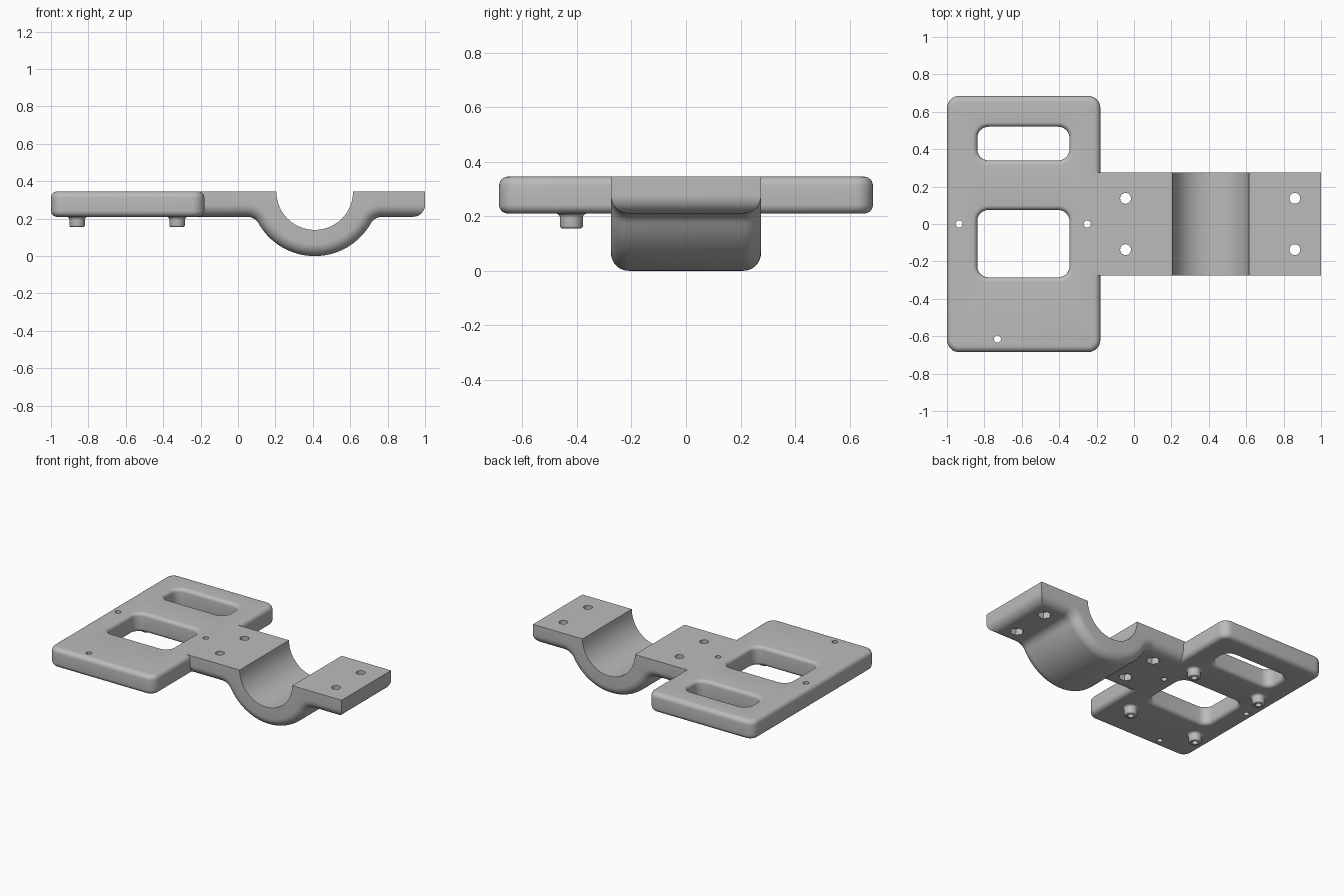
import bpy, bmesh, math
from math import pi, sin, cos, radians

if "Cube" in bpy.data.objects:
    bpy.data.objects.remove(bpy.data.objects["Cube"], do_unlink=True)

TOP, BASE = 0.345, 0.21

grey = bpy.data.materials.new("light_grey")
grey.use_nodes = True
COLOUR = (0.5, 0.5, 0.5, 1)
grey.diffuse_color = COLOUR
grey.node_tree.nodes["Principled BSDF"].inputs["Base Color"].default_value = COLOUR


def finish(bm, name):
    """Turn a bmesh into a named grey object."""
    bmesh.ops.remove_doubles(bm, verts=bm.verts, dist=1e-5)
    bmesh.ops.recalc_face_normals(bm, faces=bm.faces)
    mesh = bpy.data.meshes.new(name)
    bm.to_mesh(mesh)
    bm.free()
    mesh.materials.append(grey)
    ob = bpy.data.objects.new(name, mesh)
    bpy.context.collection.objects.link(ob)
    return ob


def activate(ob):
    bpy.ops.object.select_all(action='DESELECT')
    ob.select_set(True)
    bpy.context.view_layer.objects.active = ob


def smooth(ob):
    activate(ob)
    bpy.ops.object.shade_smooth_by_angle(angle=radians(35))


def arc(cx, cy, r, a0, a1, n):
    return [(cx + r * cos(a0 + (a1 - a0) * i / n),
             cy + r * sin(a0 + (a1 - a0) * i / n)) for i in range(n + 1)]


def rounded_rect(x0, x1, y0, y1, r, d):
    """Rounded rectangle outline, moved inward by d."""
    pts = []
    for k, (x, y) in enumerate([(x1 - r, y1 - r), (x0 + r, y1 - r),
                                (x0 + r, y0 + r), (x1 - r, y0 + r)]):
        pts += arc(x, y, r - d, k * pi / 2, (k + 1) * pi / 2, 8)
    return pts


def wall(bm, rings):
    """Skin a stack of closed rings; return the edges of both end rings."""
    rows = [[bm.verts.new(p) for p in ring] for ring in rings]
    n = len(rows[0])
    for a, b in zip(rows, rows[1:]):
        for i in range(n):
            j = (i + 1) % n
            bm.faces.new((a[i], a[j], b[j], b[i]))
    return [[bm.edges.get((row[i], row[(i + 1) % n])) for i in range(n)]
            for row in (rows[0], rows[-1])]


# Plate: filleted outline, two filleted windows, three plain screw holes
def fillet_rings(rect, corner, fillet, side):
    steps = [i * pi / 12 for i in range(7)]
    inset = [(fillet * (1 - sin(a)), BASE + fillet * (1 - cos(a))) for a in steps]
    inset += [(d, BASE + TOP - z) for d, z in reversed(inset)]
    return [[(x, y, z) for x, y in rounded_rect(*rect, corner, side * d)]
            for d, z in inset]


bm = bmesh.new()
ends = [wall(bm, fillet_rings((-1, -0.18, -0.685, 0.685), 0.065, 0.032, 1))]
for y0, y1 in ((0.34, 0.52), (-0.285, 0.075)):
    ends.append(wall(bm, fillet_rings((-0.838, -0.345, y0, y1), 0.06, 0.025, -1)))
for x, y in ((-0.935, 0), (-0.25, 0), (-0.73, -0.615)):
    circle = arc(x, y, 0.019, 0, 2 * pi, 24)[:-1]
    ends.append(wall(bm, [[(*p, z) for p in circle] for z in (BASE, TOP)]))
for side in (0, 1):
    bmesh.ops.triangle_fill(bm, use_beauty=True, normal=(0, 0, 1),
                            edges=[e for pair in ends for e in pair[side]])
smooth(finish(bm, "base_plate"))

# Clamp arm: lower skin with rounded edges, flat top with a half-round bore
START, END, WIDTH = -0.222, 1.0, 0.275
CX, BORE, OUTER, FIL, ROUND = 0.41, 0.205, 0.345, 0.07, 0.065
rise = TOP - BASE + FIL
reach = math.sqrt((OUTER + FIL) ** 2 - rise ** 2)
phi = math.atan2(rise, reach)


def underside(d):
    """Lower profile in x and z, moved into the body by d."""
    pts = [(START, BASE + d)]
    pts += arc(CX - reach, BASE - FIL, FIL + d, pi / 2, phi, 8)
    pts += arc(CX, TOP, OUTER - d, pi + phi, 2 * pi - phi, 40)[1:]
    pts += arc(CX + reach, BASE - FIL, FIL + d, pi - phi, pi / 2, 8)[1:]
    b0 = math.acos(max(0, 1 - d / ROUND))
    return pts + arc(END - ROUND, BASE + ROUND, ROUND, b0 - pi / 2, 0, 8)


bm = bmesh.new()
half = [(WIDTH - ROUND + ROUND * sin(a), ROUND * (1 - cos(a)))
        for a in (i * pi / 16 for i in range(9))]
sections = [(-y, d) for y, d in reversed(half)] + half
rows = [[bm.verts.new((x, y, z)) for x, z in underside(d)] for y, d in sections]
upper = [(START, TOP)] + arc(CX, TOP, BORE, pi, 2 * pi, 40) + [(END, TOP)]
tops = [[bm.verts.new((x, y, z)) for x, z in upper] for y in (-WIDTH, WIDTH)]
for grid in (rows, tops):
    for a, b in zip(grid, grid[1:]):
        for i in range(len(a) - 1):
            bm.faces.new((a[i], a[i + 1], b[i + 1], b[i]))
for k in (0, -1):
    # long sides, then the two ends
    bm.faces.new(rows[k] + tops[k][::-1])
    bm.faces.new([row[k] for row in rows] + [tops[1][k], tops[0][k]])
bmesh.ops.dissolve_degenerate(bm, dist=1e-5, edges=bm.edges)
arm = finish(bm, "clamp_arm")


# Bolt holes and hexagonal nut pockets in the arm
def drill(target, radius, sides, z0, z1):
    cut = bmesh.new()
    for x in (-0.045, 0.86):
        for y in (-0.137, 0.137):
            ring = arc(x, y, radius, 0, 2 * pi, sides)[:-1]
            for edges in wall(cut, [[(*p, z) for p in ring] for z in (z0, z1)]):
                bmesh.ops.contextual_create(cut, geom=edges)
    cutter = finish(cut, "hole_cutter")
    cutter.hide_render = True
    activate(target)
    mod = target.modifiers.new("holes", 'BOOLEAN')
    mod.operation, mod.solver, mod.object = 'DIFFERENCE', 'EXACT', cutter
    bpy.ops.object.modifier_apply(modifier=mod.name)
    bpy.data.objects.remove(cutter, do_unlink=True)


drill(arm, 0.029, 24, 0.1, 0.5)
drill(arm, 0.045, 6, 0.1, 0.255)
smooth(arm)

# Standoffs: flared hollow pegs under the plate
flare = [(r, BASE + 0.002 * (i == 0)) for i, r in enumerate((0.058, 0.058))]
flare += arc(0.058, BASE - 0.016, 0.016, pi / 2, pi, 5)
tip = arc(0.032, 0.165, 0.01, 0, -pi / 2, 4)
profile = flare + tip + [(0.02, 0.155), (0.02, BASE + 0.002)]
for side, x in (("left", -0.325), ("right", -0.86)):
    for end, y in (("front", -0.42), ("back", 0.21)):
        bm = bmesh.new()
        wall(bm, [[(*p, z) for p in arc(x, y, r, 0, 2 * pi, 28)[:-1]]
                  for r, z in profile])
        smooth(finish(bm, f"standoff_{end}_{side}"))
